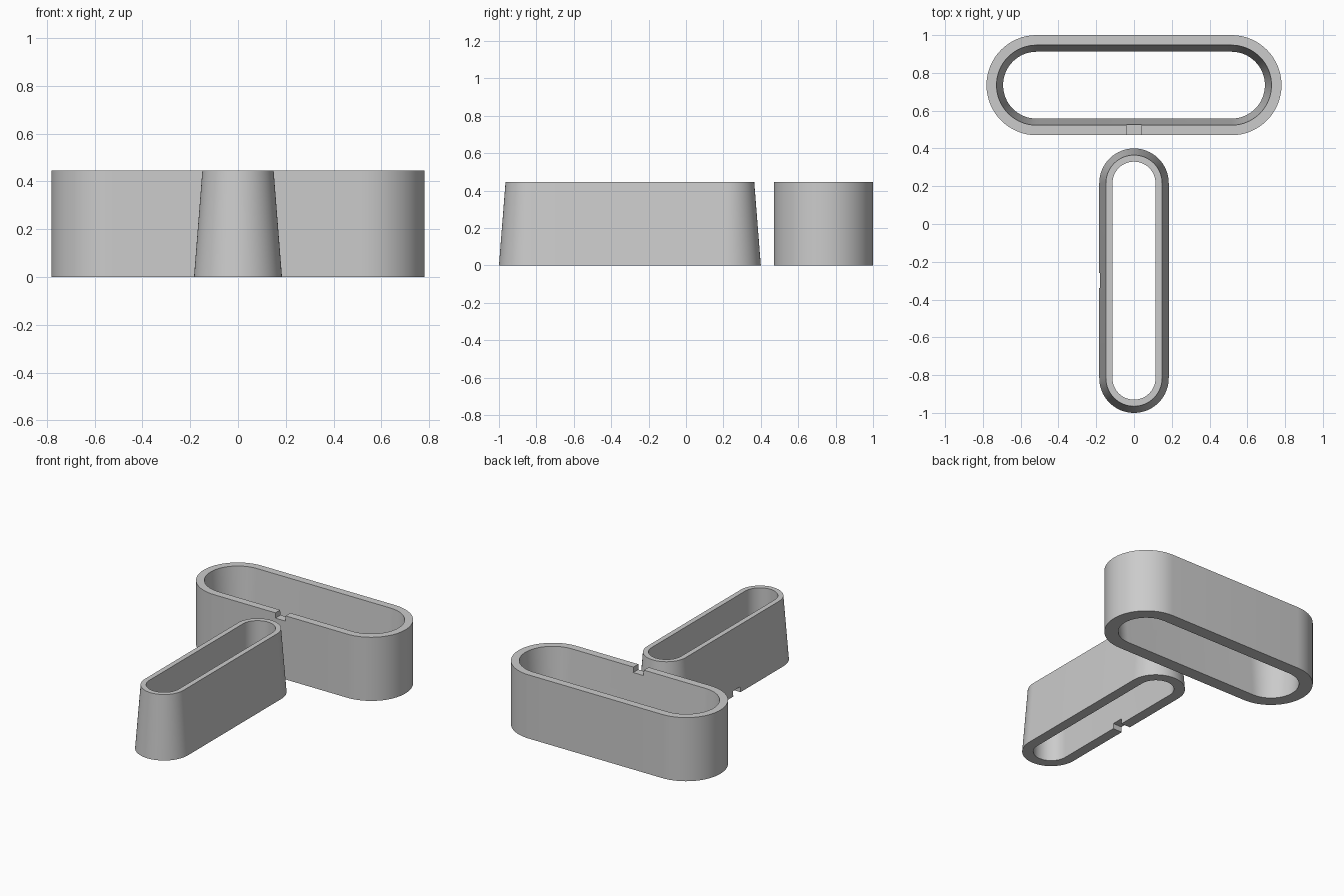
import bpy, bmesh, math

if "Cube" in bpy.data.objects:
    bpy.data.objects.remove(bpy.data.objects["Cube"])

HEIGHT = 0.445
NOTCH_WIDTH, NOTCH_DEPTH = 0.08, 0.037
SEGMENTS = 32  # per rounded end

grey = bpy.data.materials.new("plain_grey")
grey.diffuse_color = (0.6, 0.6, 0.6, 1)
grey.use_nodes = True
grey.node_tree.nodes["Principled BSDF"].inputs["Base Color"].default_value = grey.diffuse_color


def stadium(radius, half, along_y):
    """Outline of a slot shape: two half circles joined by straight sides."""
    pts = []
    for end in (1, -1):
        for i in range(SEGMENTS + 1):
            a = -math.pi / 2 + math.pi * i / SEGMENTS + (0 if end == 1 else math.pi)
            x, y = end * half + radius * math.cos(a), radius * math.sin(a)
            pts.append((-y, x) if along_y else (x, y))
    return pts


def slot_ring(name, centre_y, half, along_y, sections):
    """Closed wall lofted through (radius, z) sections: outside up, inside down."""
    bm = bmesh.new()
    loops = [[bm.verts.new((x, y + centre_y, z)) for x, y in stadium(r, half, along_y)]
             for r, z in sections]
    for a, b in zip(loops, loops[1:] + loops[:1]):
        for i in range(len(a)):
            j = (i + 1) % len(a)
            bm.faces.new((a[i], a[j], b[j], b[i]))
    bmesh.ops.recalc_face_normals(bm, faces=bm.faces)
    mesh = bpy.data.meshes.new(name)
    bm.to_mesh(mesh)
    bm.free()
    mesh.materials.append(grey)
    obj = bpy.data.objects.new(name, mesh)
    bpy.context.collection.objects.link(obj)
    return obj


def cut_notch(obj, location, size):
    """Cut a box-shaped notch through one wall, then shade the result."""
    bpy.ops.mesh.primitive_cube_add(size=1, location=location)
    cutter = bpy.context.object
    cutter.scale = size
    cutter.hide_render = True
    mod = obj.modifiers.new("notch", 'BOOLEAN')
    mod.operation, mod.solver, mod.object = 'DIFFERENCE', 'EXACT', cutter
    bpy.ops.object.select_all(action='DESELECT')
    bpy.context.view_layer.objects.active = obj
    obj.select_set(True)
    bpy.ops.object.modifier_apply(modifier=mod.name)
    bpy.data.objects.remove(cutter)
    bpy.ops.object.shade_smooth_by_angle(angle=math.radians(30))


# Wide sleeve: straight outside, inside narrowing downwards, notch in the top edge
sleeve = slot_ring("wide_sleeve", 0.735, 0.516, False,
                   [(0.265, 0), (0.265, HEIGHT), (0.212, HEIGHT), (0.177, 0)])
cut_notch(sleeve, (0, 0.51, HEIGHT), (NOTCH_WIDTH, 0.16, 2 * NOTCH_DEPTH))

# Narrow plug: outside tapering upwards, straight inside, notch in the bottom edge
plug = slot_ring("tapered_plug", -0.3, 0.516, True,
                 [(0.184, 0), (0.149, HEIGHT), (0.114, HEIGHT), (0.114, 0)])
cut_notch(plug, (-0.15, -0.3, 0), (0.16, NOTCH_WIDTH, 2 * NOTCH_DEPTH))
